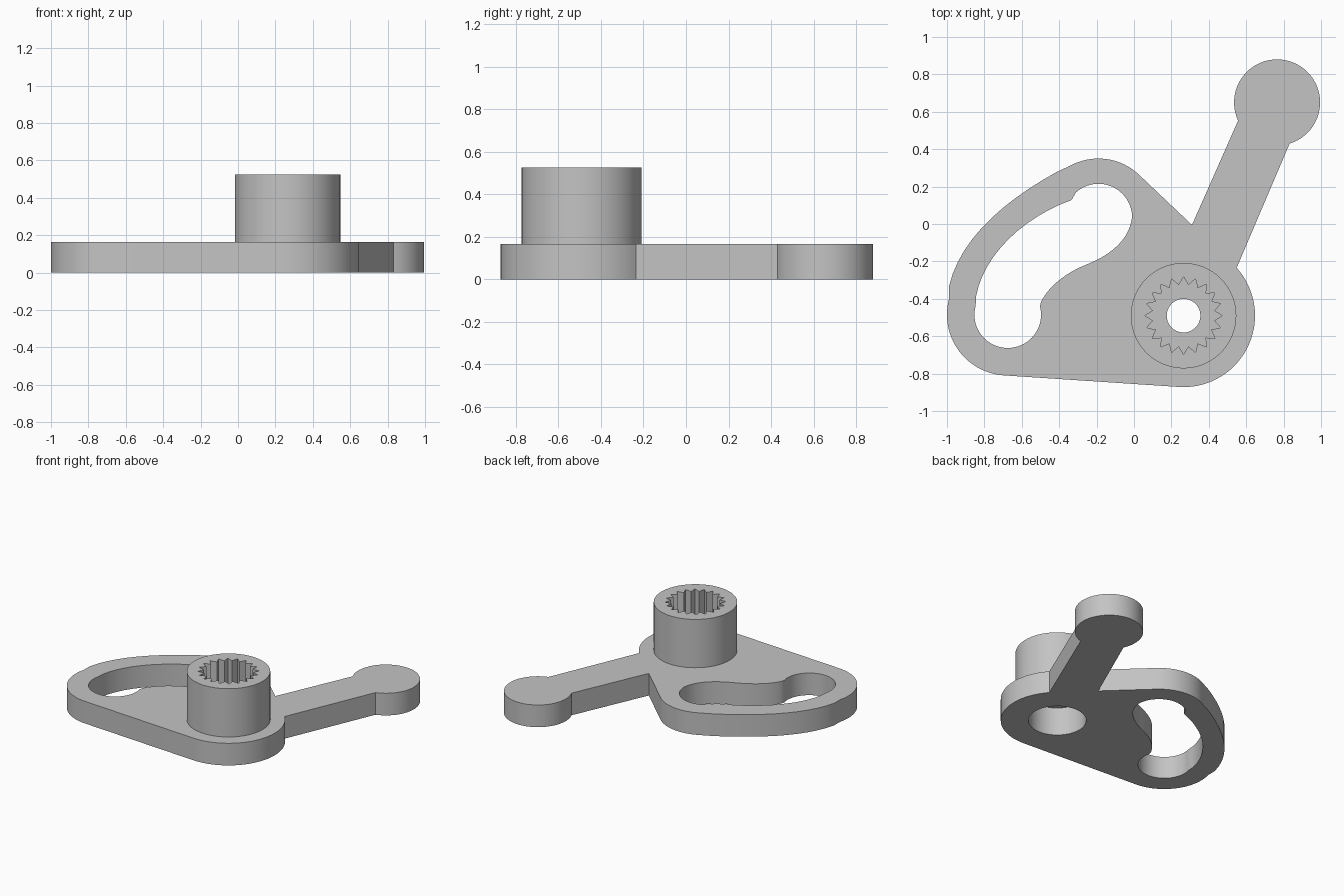
import bpy, bmesh
from math import cos, sin, pi, radians
from mathutils import Vector
from mathutils.geometry import interpolate_bezier

cube = bpy.data.objects.get("Cube")
if cube:
    bpy.data.objects.remove(cube, do_unlink=True)

grey = bpy.data.materials.new("plain_grey")
grey.use_nodes = True
COLOUR = (0.55, 0.55, 0.55, 1)
grey.diffuse_color = COLOUR
grey.node_tree.nodes["Principled BSDF"].inputs["Base Color"].default_value = COLOUR

HUB = (0.265, -0.49)
LOW = (-0.675, -0.485)    # lower slot end
HIGH = (-0.19, 0.035)     # upper slot end
TIP = (0.765, 0.65)       # lever end


def arc(centre, r, start, end, n=24):
    angles = [radians(start + (end - start) * i / n) for i in range(n + 1)]
    return [(centre[0] + r * cos(a), centre[1] + r * sin(a)) for a in angles]


def circle(r, n=64):
    return arc(HUB, r, 0, 360, n)[:-1]


def bezier(a, b, c, d, n=14):
    pts = interpolate_bezier(*[Vector((*p, 0)) for p in (a, b, c, d)], n)
    return [(p.x, p.y) for p in pts[1:-1]]


def prism(name, points, z0, z1):
    bm = bmesh.new()
    face = bm.faces.new([bm.verts.new((x, y, z0)) for x, y in points])
    grown = bmesh.ops.extrude_face_region(bm, geom=[face])
    top = [v for v in grown["geom"] if isinstance(v, bmesh.types.BMVert)]
    bmesh.ops.translate(bm, verts=top, vec=(0, 0, z1 - z0))
    bmesh.ops.recalc_face_normals(bm, faces=bm.faces)
    mesh = bpy.data.meshes.new(name)
    bm.to_mesh(mesh)
    bm.free()
    mesh.materials.append(grey)
    obj = bpy.data.objects.new(name, mesh)
    bpy.context.collection.objects.link(obj)
    return obj


def combine(target, other, operation):
    mod = target.modifiers.new(other.name, 'BOOLEAN')
    mod.operation = operation
    mod.solver = 'EXACT'
    mod.object = other
    other.hide_render = True
    bpy.context.view_layer.objects.active = target
    bpy.ops.object.modifier_apply(modifier=mod.name)
    bpy.data.objects.remove(other, do_unlink=True)


# Flat plate with lever arm
outline = arc(HUB, 0.382, -94, 42, 36)
outline += arc(TIP, 0.23, -73, 205, 48)
outline += [(0.31, -0.005)]
outline += arc(HIGH, 0.315, 45, 117)
outline += bezier((-0.334, 0.32), (-0.69, 0.14), (-0.97, -0.1), (-1, -0.4))
outline += arc(LOW, 0.325, 165, 266)
lever = prism("cam_lever", outline, 0, 0.165)

# Curved slot
slot = arc(LOW, 0.178, 165, 375, 36)
slot += bezier((-0.505, -0.438), (-0.48, -0.36), (-0.39, -0.27), (-0.25, -0.215))
slot += [(-0.25, -0.215)]
slot += bezier((-0.25, -0.215), (-0.11, -0.16), (-0.02, -0.07), (-0.012, 0.035))
slot += arc(HIGH, 0.18, 0, 132)
slot += [(-0.334, 0.128)]
slot += bezier((-0.334, 0.128), (-0.61, 0.03), (-0.84, -0.2), (-0.85, -0.44))
combine(lever, prism("slot_cutter", slot, -0.1, 0.3), 'DIFFERENCE')

# Hub with counterbore below, through hole and splined socket above
combine(lever, prism("hub", circle(0.282), 0.08, 0.525), 'UNION')
combine(lever, prism("counterbore_cutter", circle(0.195), -0.1, 0.21), 'DIFFERENCE')
combine(lever, prism("through_cutter", circle(0.09, 40), 0.1, 0.4), 'DIFFERENCE')
TEETH = 20
teeth = [(HUB[0] + r * cos(a), HUB[1] + r * sin(a))
         for i in range(TEETH * 2)
         for r, a in [((0.207, 0.166)[i % 2], pi * i / TEETH)]]
combine(lever, prism("spline_cutter", teeth, 0.25, 0.7), 'DIFFERENCE')

bpy.ops.object.select_all(action='DESELECT')
lever.select_set(True)
bpy.context.view_layer.objects.active = lever
bpy.ops.object.shade_smooth_by_angle(angle=radians(30))
